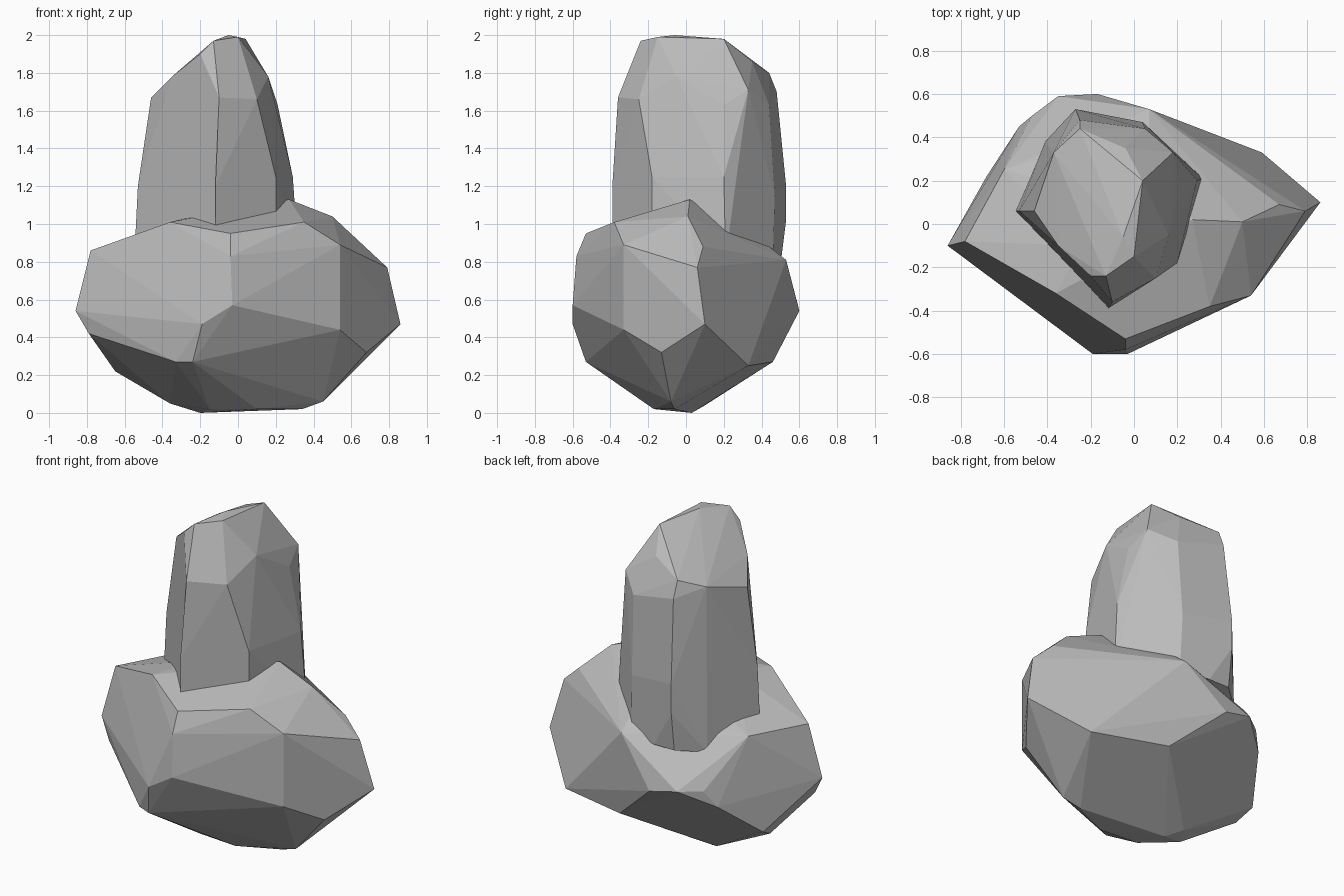
import bpy
import bmesh
from mathutils import Vector

# Remove the default cube only
default_cube = bpy.data.objects.get("Cube")
if default_cube:
    bpy.data.objects.remove(default_cube, do_unlink=True)


def make_material(name, colour):
    """Plain matte material with matching viewport and render colour."""
    material = bpy.data.materials.new(name)
    material.use_nodes = True
    material.diffuse_color = colour
    shader = material.node_tree.nodes["Principled BSDF"]
    shader.inputs["Base Color"].default_value = colour
    shader.inputs["Roughness"].default_value = 0.9
    return material


def make_faceted_stone(name, corners, material):
    """Wrap a chiselled, flat-faced stone around its corner points."""
    mesh = bpy.data.meshes.new(name)
    bm = bmesh.new()
    for corner in corners:
        bm.verts.new(Vector(corner))
    result = bmesh.ops.convex_hull(bm, input=bm.verts)

    # Drop corners swallowed by the hull
    unused = set(result["geom_interior"]) | set(result["geom_unused"])
    loose = [item for item in unused if isinstance(item, bmesh.types.BMVert)]
    bmesh.ops.delete(bm, geom=loose, context="VERTS")

    # Merge nearly coplanar triangles into broad facets
    bmesh.ops.dissolve_limit(bm, angle_limit=0.06, verts=bm.verts, edges=bm.edges)
    bmesh.ops.recalc_face_normals(bm, faces=bm.faces)
    for face in bm.faces:
        face.smooth = False
    bm.to_mesh(mesh)
    bm.free()

    stone = bpy.data.objects.new(name, mesh)
    mesh.materials.append(material)
    bpy.context.collection.objects.link(stone)
    return stone


stone_grey = make_material("stone grey", (0.5, 0.5, 0.5, 1))

# Lower boulder: crown, belly and underside corners
boulder_crown = [
    (.27, .02, 1.13), (.5, .01, 1.04), (.35, -.38, 1.01),
    (-.04, -.53, .95), (-.36, -.32, 1.01), (-.78, -.08, .86),
    (-.24, -.1, 1.04), (-.6, .25, .86), (.07, .44, .88),
    (.07, .53, .81), (.67, .09, .88), (.79, .06, .77),
    (.54, -.33, .89), (-.04, -.58, .83),
]
boulder_belly = [
    (-.86, -.1, .54), (-.79, -.13, .42), (-.19, -.6, .47),
    (-.03, -.6, .57), (.54, -.33, .44), (.86, .1, .47),
    (-.17, .6, .54), (-.35, .59, .58), (-.53, .45, .48),
    (-.47, .5, .58),
]
boulder_underside = [
    (-.33, -.49, .27), (-.24, -.53, .27), (.68, -.13, .32),
    (.59, .33, .25), (.13, .46, .27), (-.65, .11, .22),
    (-.68, .22, .28), (-.28, .1, .04), (-.36, -.03, .05),
    (-.2, .03, 0), (-.15, -.15, .02), (.1, -.17, .02),
    (.34, -.06, .02), (.45, -.08, .06),
]
make_faceted_stone(
    "lower_boulder",
    boulder_crown + boulder_belly + boulder_underside,
    stone_grey,
)

# Upright stone: slanted cap, shoulders and foot sunk into the boulder
upright_cap = [
    (-.13, -.24, 1.97), (0, -.15, 1.99), (-.05, -.06, 2),
    (.04, .2, 1.98), (-.04, .35, 1.86), (-.25, .44, 1.8),
    (-.37, .33, 1.75), (-.46, .06, 1.67), (-.35, -.1, 1.78),
    (-.2, -.24, 1.9),
]
upright_shoulders = [
    (-.1, -.36, 1.67), (.1, -.25, 1.66), (.16, -.05, 1.78),
    (.21, .2, 1.63), (.18, .33, 1.71), (.05, .44, 1.63),
    (-.25, .48, 1.7), (-.53, .06, 1.2), (-.12, -.39, 1.2),
    (.2, -.18, 1.25), (.29, .2, 1.25), (.04, .47, 1.15),
    (-.27, .53, 1.2),
]
upright_foot = [
    (-.55, .06, .8), (-.12, -.39, .9), (.2, -.18, .85),
    (.32, .21, .82), (.05, .46, .8), (-.27, .53, 1.02),
    (-.13, .5, .78), (-.27, .5, .78), (-.41, .38, .76),
]
make_faceted_stone(
    "upright_stone",
    upright_cap + upright_shoulders + upright_foot,
    stone_grey,
)
